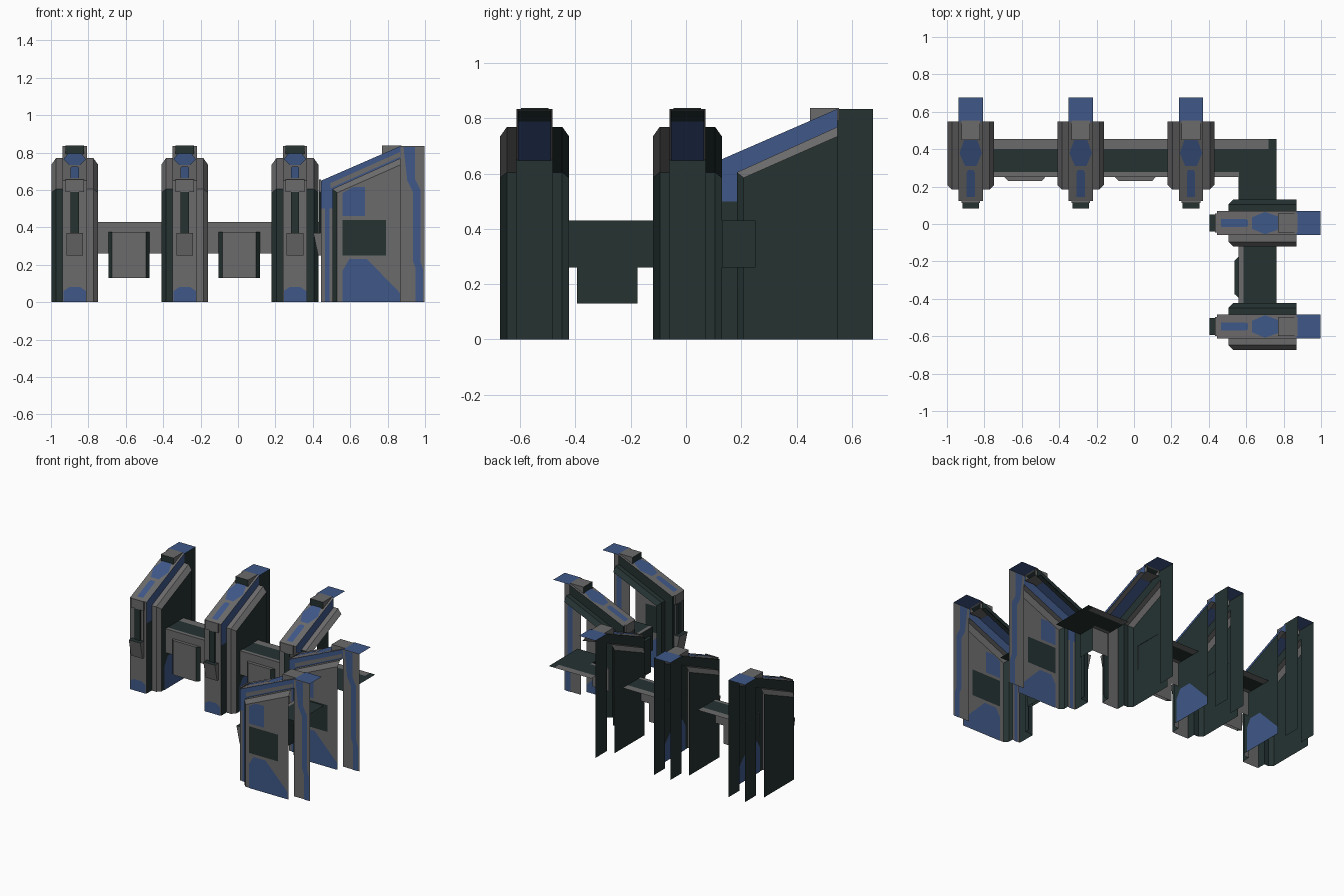
import bpy, bmesh, math
from mathutils import Vector

if "Cube" in bpy.data.objects:
    bpy.data.objects.remove(bpy.data.objects["Cube"])


def material(name, rgb):
    m = bpy.data.materials.new(name)
    m.diffuse_color = (*rgb, 1)
    m.use_nodes = True
    m.node_tree.nodes["Principled BSDF"].inputs["Base Color"].default_value = m.diffuse_color
    return m


MATS = [material("grey_metal", (0.15, 0.145, 0.147)),
        material("blue_paint", (0.05, 0.098, 0.25)),
        material("dark_green_metal", (0.018, 0.032, 0.031))]
GREY, BLUE, DARK = 0, 1, 2


class Part:
    """Collects flat faces, each turned towards a given outward direction."""
    def __init__(self):
        self.bm = bmesh.new()

    def face(self, pts, out, mat):
        f = self.bm.faces.new([self.bm.verts.new(p) for p in pts])
        f.normal_update()
        if f.normal.dot(Vector(out)) < 0:
            f.normal_flip()
        f.material_index = mat

    def side(self, u, outline, mat, out=1):
        """Face in the depth/height plane at sideways offset u."""
        self.face([(u, d, z) for d, z in outline], (u * out, 0, 0), mat)

    def both(self, u, outline, mat):
        """Paint on the outside and the inside of a thin side sheet."""
        self.side(u + 0.003, outline, mat)
        self.side(u - 0.003, outline, mat, -1)

    def box(self, x, y, z, mat, front=None, top=None, taper=0):
        """Box; taper pulls the lower front edge backwards."""
        (x0, x1), (y0, y1), (z0, z1) = x, y, z
        yb = y0 + taper
        front = mat if front is None else front
        top = mat if top is None else top
        self.face([(x0, yb, z0), (x1, yb, z0), (x1, y0, z1), (x0, y0, z1)], (0, -1, 0), front)
        self.face([(x0, y0, z1), (x1, y0, z1), (x1, y1, z1), (x0, y1, z1)], (0, 0, 1), top)
        self.face([(x0, yb, z0), (x1, yb, z0), (x1, y1, z0), (x0, y1, z0)], (0, 0, -1), mat)
        for xx, s in ((x0, -1), (x1, 1)):
            self.face([(xx, yb, z0), (xx, y1, z0), (xx, y1, z1), (xx, y0, z1)], (s, 0, 0), mat)

    def finish(self, name, loc=(0, 0, 0), turn=0):
        bmesh.ops.remove_doubles(self.bm, verts=self.bm.verts, dist=0.0002)
        me = bpy.data.meshes.new(name)
        self.bm.to_mesh(me)
        self.bm.free()
        for m in MATS:
            me.materials.append(m)
        ob = bpy.data.objects.new(name, me)
        ob.location = loc
        ob.rotation_euler = (0, 0, turn)
        bpy.context.collection.objects.link(ob)


# Pillar profile in local depth d (0 = front) and height z
CORE, OUT, MID = 0.065, 0.125, 0.1
REAR, BACK = 0.425, 0.553
BAND = [(0, 0), (0.06, 0), (0.06, 0.605), (REAR, 0.77), (REAR, 0.835), (0, 0.65)]
STRIP = [(REAR, 0), (BACK, 0), (BACK, 0.835), (REAR, 0.835)]
RIM = [(0.06, 0), (0.06, 0.605), (REAR, 0.77)]
FLAT = [(0.085, 0), (0.085, 0.585), (REAR, 0.735)]


def slope(d, lift=0.0):
    return 0.65 + 0.435 * d + lift


def pillar(name, loc, turn, missing, column):
    c = CORE
    right_side = GREY if column else DARK
    # open core shell: front, sloped top, flat rear top, side bands and rear strips
    p = Part()
    p.face([(-c, 0, 0), (c, 0, 0), (c, 0, 0.65), (-c, 0, 0.65)], (0, -1, 0), DARK if column else GREY)
    p.face([(-c, 0, 0.65), (c, 0, 0.65), (c, REAR, 0.835), (-c, REAR, 0.835)], (0, 0, 1), GREY)
    p.face([(-c, REAR, 0.835), (c, REAR, 0.835), (c, BACK, 0.835), (-c, BACK, 0.835)], (0, 0, 1), BLUE)
    for s in (-1, 1):
        low = BAND[:2] + [(0.06, 0.5), (0, 0.5)]
        high = [(0, 0.5), (0.06, 0.5)] + BAND[2:]
        p.side(s * c, low, DARK if s < 0 else right_side)
        p.side(s * c, high, DARK if s < 0 else BLUE)
        if s != missing:
            p.side(s * c, STRIP, DARK if s < 0 else right_side)
    p.finish(name + "_core", loc, turn)

    # side wings: rim wall, chamfer and flat face, open at the back
    p = Part()
    for s in (-1, 1):
        wall = DARK if (s < 0 or column or missing == s) else GREY
        top = DARK if (s < 0 and column) else GREY
        for i, mat, out in ((0, wall, (0, -1, 0)), (1, top, (0, 0, 1))):
            a, b, e, f = RIM[i], RIM[i + 1], FLAT[i], FLAT[i + 1]
            p.face([(s * c, *a), (s * c, *b), (s * MID, *b), (s * MID, *a)], out, mat)
            p.face([(s * MID, *a), (s * MID, *b), (s * OUT, *f), (s * OUT, *e)], (s, out[1], out[2]), mat)
        if s != missing:
            p.side(s * OUT, FLAT + [(REAR, 0)], DARK if s < 0 else right_side)
    p.finish(name + "_wings", loc, turn)

    # painted plates on the left-hand side, seen from outside and inside
    p = Part()
    if missing != 1:
        p.both(OUT, [(0.115, 0), (0.115, 0.17), (0.15, 0.23), (0.245, 0.23), (0.42, 0.05), (0.42, 0)], BLUE)
    if column:
        p.both(OUT, [(0.115, 0.46), (0.235, 0.46), (0.235, 0.615), (0.17, 0.615), (0.115, 0.585)], BLUE)
        p.both(OUT, [(0.115, 0.25), (0.345, 0.25), (0.345, 0.44), (0.115, 0.44)], DARK)
        p.both(c, [(0.505, 0), (0.545, 0), (0.545, 0.17), (0.53, 0.22), (0.53, 0.6), (0.5, 0.66),
                   (0.5, 0.83), (0.44, 0.83), (0.46, 0.65), (0.49, 0.59), (0.49, 0.22), (0.505, 0.18)], BLUE)
        p.both(c, [(0.02, 0), (0.045, 0), (0.045, 0.5), (0.02, 0.5)], BLUE)
        p.side(c + 0.003, [(0.05, 0.61), (0.42, 0.777), (0.42, 0.802), (0.05, 0.637)], GREY)
    # blue marks on the sloped top, its underside and the front foot
    for outline in ([(0.035, 0.325), (0.06, 0.255), (0.03, 0.185)], [(0.015, 0.165), (0.022, 0.15), (0.022, 0.02)]):
        ring = outline + [(-x, d) for x, d in reversed(outline)]
        p.face([(x, d, slope(d, 0.004)) for x, d in ring], (0, 0, 1), BLUE)
    for d0, d1, m in ((0.005, 0.33, BLUE), (0.33, 0.42, DARK)):
        p.face([(-0.06, d0, slope(d0, -0.004)), (0.06, d0, slope(d0, -0.004)),
                (0.06, d1, slope(d1, -0.004)), (-0.06, d1, slope(d1, -0.004))], (0, 0, -1), m)
    p.face([(-0.06, -0.003, 0), (0.06, -0.003, 0), (0.06, -0.003, 0.06), (0.03, -0.003, 0.08),
            (-0.03, -0.003, 0.08), (-0.06, -0.003, 0.06)], (0, -1, 0), BLUE)
    p.finish(name + "_painted_plates", loc, turn)

    # reader: top cap, dark slot, grey rail and tray
    p = Part()
    p.box((-0.05, 0.05), (-0.012, 0), (0.59, 0.655), GREY)
    p.box((-0.045, 0.045), (-0.003, 0), (0.37, 0.59), DARK, front=GREY)
    p.box((-0.022, 0.022), (-0.012, 0), (0.36, 0.59), DARK)
    p.box((-0.045, 0.045), (-0.042, 0), (0.25, 0.37), GREY, top=DARK, taper=0.025)
    p.finish(name + "_reader", loc, turn)

    # sensor box on top
    p = Part()
    p.box((-0.05, 0.05), (0.325, 0.43), (0.79, 0.838), GREY, front=DARK)
    p.finish(name + "_sensor_box", loc, turn)


COL = -math.pi / 2
for i, (cx, missing) in enumerate(((-0.873, 0), (-0.285, 0), (0.305, 1))):
    pillar(f"row_pillar_{i + 1}", (cx, 0.124, 0), 0, missing, False)
for i, cy in enumerate((0.005, -0.548)):
    pillar(f"side_pillar_{i + 1}", (0.445, cy, 0), COL, -1, True)


def rail(name, loc, turn, half, col):
    """Open-backed rail: front wall and top with two lips; local y=0 is the front."""
    p = Part()
    p.face([(-half, 0, 0.26), (half, 0, 0.26), (half, 0, 0.43), (-half, 0, 0.43)], (0, -1, 0), col)
    for y0, y1, m in ((0, 0.025, GREY), (0.025, 0.15, DARK), (0.15, 0.203, col)):
        p.face([(-half, y0, 0.43), (half, y0, 0.43), (half, y1, 0.43), (-half, y1, 0.43)], (0, 0, 1), m)
    p.finish(name, loc, turn)


def hanging_panel(name, loc, turn, col):
    p = Part()
    a, b, f = 0.11, 0.09, -0.022
    p.face([(-b, f, 0.13), (b, f, 0.13), (b, f, 0.375), (-b, f, 0.375)], (0, -1, 0), col)
    for s in (-1, 1):
        p.face([(s * b, f, 0.13), (s * a, 0, 0.13), (s * a, 0, 0.375), (s * b, f, 0.375)], (s, -1, 0), DARK)
    p.face([(-a, 0, 0.375), (-b, f, 0.375), (b, f, 0.375), (a, 0, 0.375)], (0, 0, 1), col)
    p.face([(-a, 0, 0.13), (a, 0, 0.13), (a, 0, 0.26), (-a, 0, 0.26)], (0, -1, 0), col)
    p.finish(name, loc, turn)


# Rails and panels between the pillars
for i, cx in enumerate((-0.58, 0.01)):
    rail(f"row_rail_{i + 1}", (cx, 0.252, 0), 0, 0.172, GREY)
    hanging_panel(f"row_panel_{i + 1}", (cx - 0.003, 0.252, 0), 0, GREY)
rail("side_rail", (0.56, -0.272, 0), COL, 0.155, DARK)
hanging_panel("side_panel", (0.56, -0.285, 0), COL, DARK)

# Corner rail linking the row with the side pillars
rail("corner_rail", (0.495, 0.252, 0), 0, 0.066, GREY)
p = Part()
p.face([(0.56, 0.13, 0.26), (0.56, 0.252, 0.26), (0.56, 0.252, 0.43), (0.56, 0.13, 0.43)], (-1, 0, 0), DARK)
p.face([(0.56, 0.13, 0.43), (0.763, 0.13, 0.43), (0.763, 0.455, 0.43), (0.72, 0.455, 0.43),
        (0.72, 0.402, 0.43), (0.56, 0.402, 0.43)], (0, 0, 1), DARK)
p.face([(0.56, 0.402, 0.43), (0.72, 0.402, 0.43), (0.72, 0.455, 0.43), (0.56, 0.455, 0.43)], (0, 0, 1), GREY)
p.finish("corner_top")
